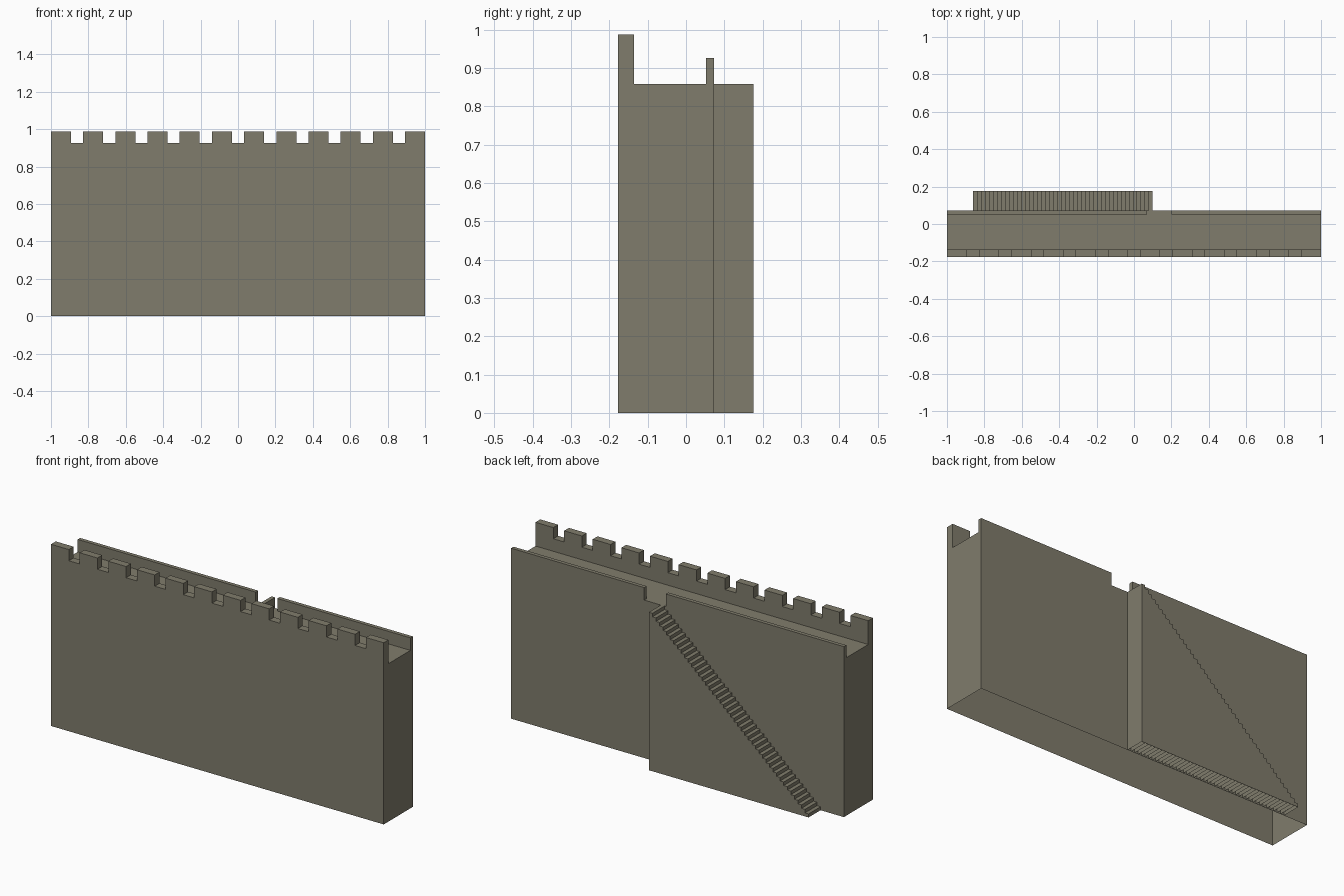
import bpy
import bmesh
from mathutils import Vector

cube = bpy.data.objects.get("Cube")
if cube:
    bpy.data.objects.remove(cube, do_unlink=True)

FRONT, BACK, STAIR_BACK = -0.177, 0.073, 0.176
WALK, RAIL, TOP = 0.858, 0.926, 0.987
MERLONS, MERLON_W = 12, 0.107
STEPS, STAIR_LOW, STAIR_HIGH = 45, -0.86, 0.1

stone = bpy.data.materials.new("weathered stone")
stone.use_nodes = True
colour = (0.216, 0.202, 0.150, 1)
stone.diffuse_color = colour
bsdf = next(n for n in stone.node_tree.nodes if n.type == 'BSDF_PRINCIPLED')
bsdf.inputs["Base Color"].default_value = colour


def add_object(name, bm):
    mesh = bpy.data.meshes.new(name)
    bm.to_mesh(mesh)
    bm.free()
    mesh.materials.append(stone)
    obj = bpy.data.objects.new(name, mesh)
    bpy.context.collection.objects.link(obj)
    return obj


def extrude(points, direction):
    """Closed solid from a flat outline swept along a direction."""
    bm = bmesh.new()
    face = bm.faces.new([bm.verts.new(p) for p in points])
    swept = bmesh.ops.extrude_face_region(bm, geom=[face], use_keep_orig=True)
    verts = [v for v in swept["geom"] if isinstance(v, bmesh.types.BMVert)]
    bmesh.ops.translate(bm, verts=verts, vec=Vector(direction))
    bmesh.ops.recalc_face_normals(bm, faces=bm.faces)
    return bm


def box(bm, low, high):
    low, high = Vector(low), Vector(high)
    verts = bmesh.ops.create_cube(bm, size=1)["verts"]
    for v in verts:
        v.co = (low + high) / 2 + v.co * (high - low)


def open_bottom(bm):
    base = [f for f in bm.faces if all(v.co.z < 0.001 for v in f.verts)]
    bmesh.ops.delete(bm, geom=base, context='FACES')


# Wall: end outline with front parapet, walkway and low rear parapet
outline = [(FRONT, 0), (BACK, 0), (BACK, RAIL), (0.052, RAIL),
           (0.052, WALK), (-0.136, WALK), (-0.136, TOP), (FRONT, TOP)]
wall = add_object("castle_wall", extrude([(-1, y, z) for y, z in outline], (2, 0, 0)))

# Openings: crenels along the front and the stair gap at the rear
cuts = bmesh.new()
pitch = (2 - MERLON_W) / (MERLONS - 1)
for i in range(MERLONS - 1):
    left = -1 + i * pitch
    box(cuts, (left + MERLON_W, -0.3, RAIL), (left + pitch, -0.1, 1.2))
box(cuts, (0.07, 0.02, WALK), (0.2, 0.3, 1.2))
cutter = add_object("opening_cutter", cuts)
cutter.hide_render = True

modifier = wall.modifiers.new("openings", 'BOOLEAN')
modifier.operation = 'DIFFERENCE'
modifier.solver = 'EXACT'
modifier.object = cutter
bpy.context.view_layer.update()
graph = bpy.context.evaluated_depsgraph_get()
cut_mesh = bpy.data.meshes.new_from_object(wall.evaluated_get(graph))
wall.modifiers.clear()
wall.data = cut_mesh
bpy.data.objects.remove(cutter, do_unlink=True)

# The wall is a hollow shell, open underneath
bm = bmesh.new()
bm.from_mesh(wall.data)
open_bottom(bm)
bm.to_mesh(wall.data)
bm.free()

# Staircase: stepped outline swept out from the rear of the wall
run = (STAIR_HIGH - STAIR_LOW) / STEPS
rise = WALK / STEPS
steps = [(STAIR_LOW, 0)]
for i in range(STEPS):
    x = STAIR_LOW + i * run
    steps += [(x, (i + 1) * rise), (x + run, (i + 1) * rise)]
steps.append((STAIR_HIGH, 0))
stairs = extrude([(x, BACK, z) for x, z in steps], (0, STAIR_BACK - BACK, 0))
open_bottom(stairs)

# Thin dividers under the risers
for i in range(1, STEPS):
    x, z = STAIR_LOW + i * run, i * rise
    corners = [(x, BACK, 0), (x, STAIR_BACK, 0), (x, STAIR_BACK, z), (x, BACK, z)]
    stairs.faces.new([stairs.verts.new(c) for c in corners])
add_object("staircase", stairs)
